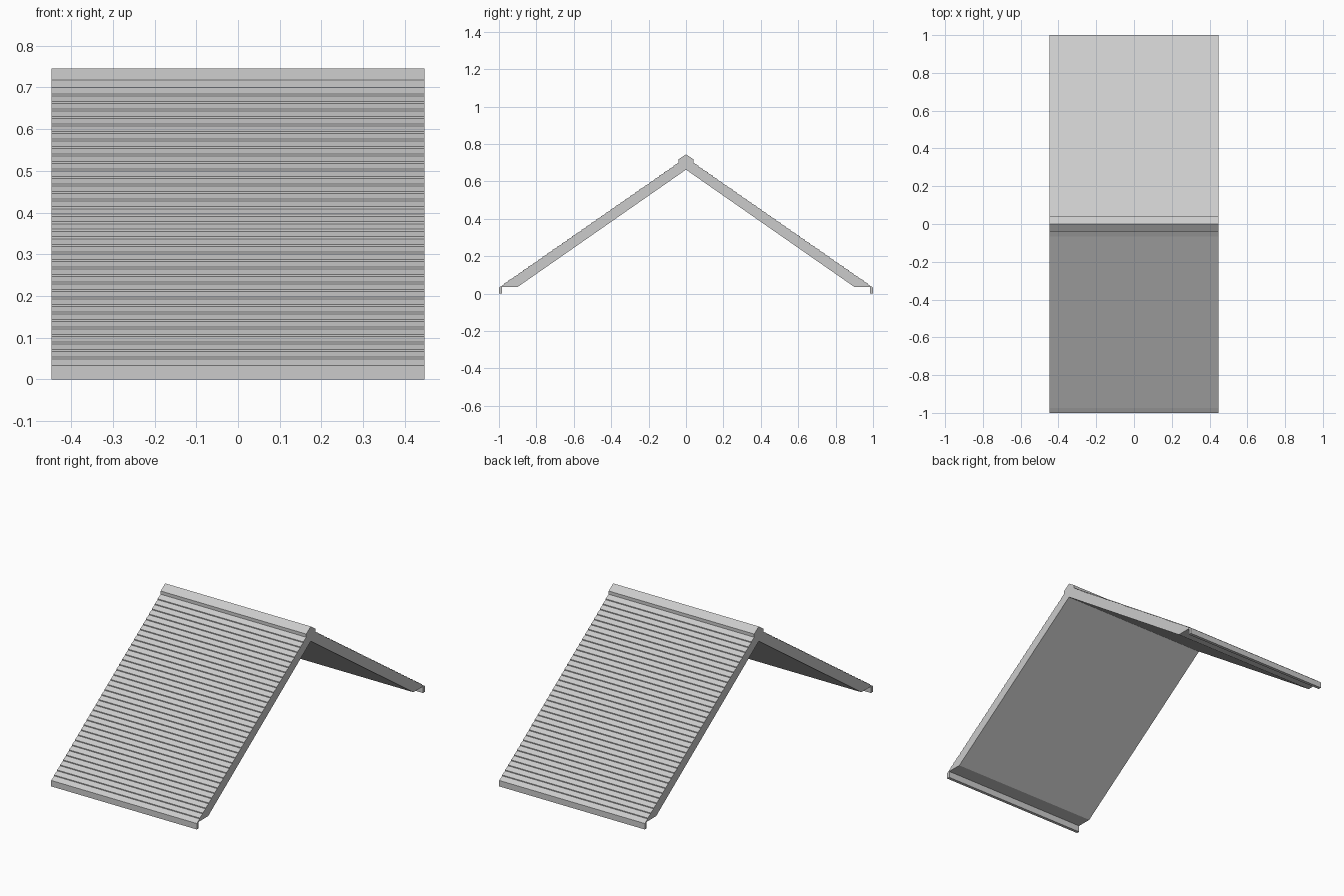
import bpy, bmesh

if "Cube" in bpy.data.objects:
    bpy.data.objects.remove(bpy.data.objects["Cube"])

HALF_W = 0.447
N = 37                       # shingle courses per slope
EAVE = (1.0, 0.033)          # outer eave corner (distance from ridge, z)
TOP = (0.04, 0.70)           # where the courses meet the ridge cap
RISER = 0.005


def half_profile():
    # underside from the eave flat out to the drip lip
    pts = [(0.9, 0.036), (0.983, 0.036), (0.983, 0.0), (1.0, 0.0), EAVE]
    # stepped shingle courses
    dy = (EAVE[0] - TOP[0]) / N
    dz = (TOP[1] - EAVE[1]) / N
    for i in range(1, N + 1):
        y, z = EAVE[0] - i * dy, EAVE[1] + i * dz
        if i < N:
            pts += [(y, z - RISER / 2), (y, z + RISER / 2)]
        else:
            pts.append((y, z))
    # ridge cap edge
    pts.append((0.04, 0.718))
    return pts


def extrude_profile(name, pts):
    bm = bmesh.new()
    face = bm.faces.new([bm.verts.new((-HALF_W, y, z)) for y, z in pts])
    res = bmesh.ops.extrude_face_region(bm, geom=[face])
    verts = [v for v in res["geom"] if isinstance(v, bmesh.types.BMVert)]
    bmesh.ops.translate(bm, verts=verts, vec=(2 * HALF_W, 0, 0))
    bmesh.ops.recalc_face_normals(bm, faces=bm.faces)
    me = bpy.data.meshes.new(name)
    bm.to_mesh(me)
    bm.free()
    ob = bpy.data.objects.new(name, me)
    bpy.context.collection.objects.link(ob)
    return ob


# whole roof section: inner apex, back slope, ridge, mirrored front slope
half = half_profile()
section = [(0, 0.663)] + half + [(0, 0.745)] + [(-y, z) for y, z in reversed(half)]
extrude_profile("shingled_gable_roof", section)
